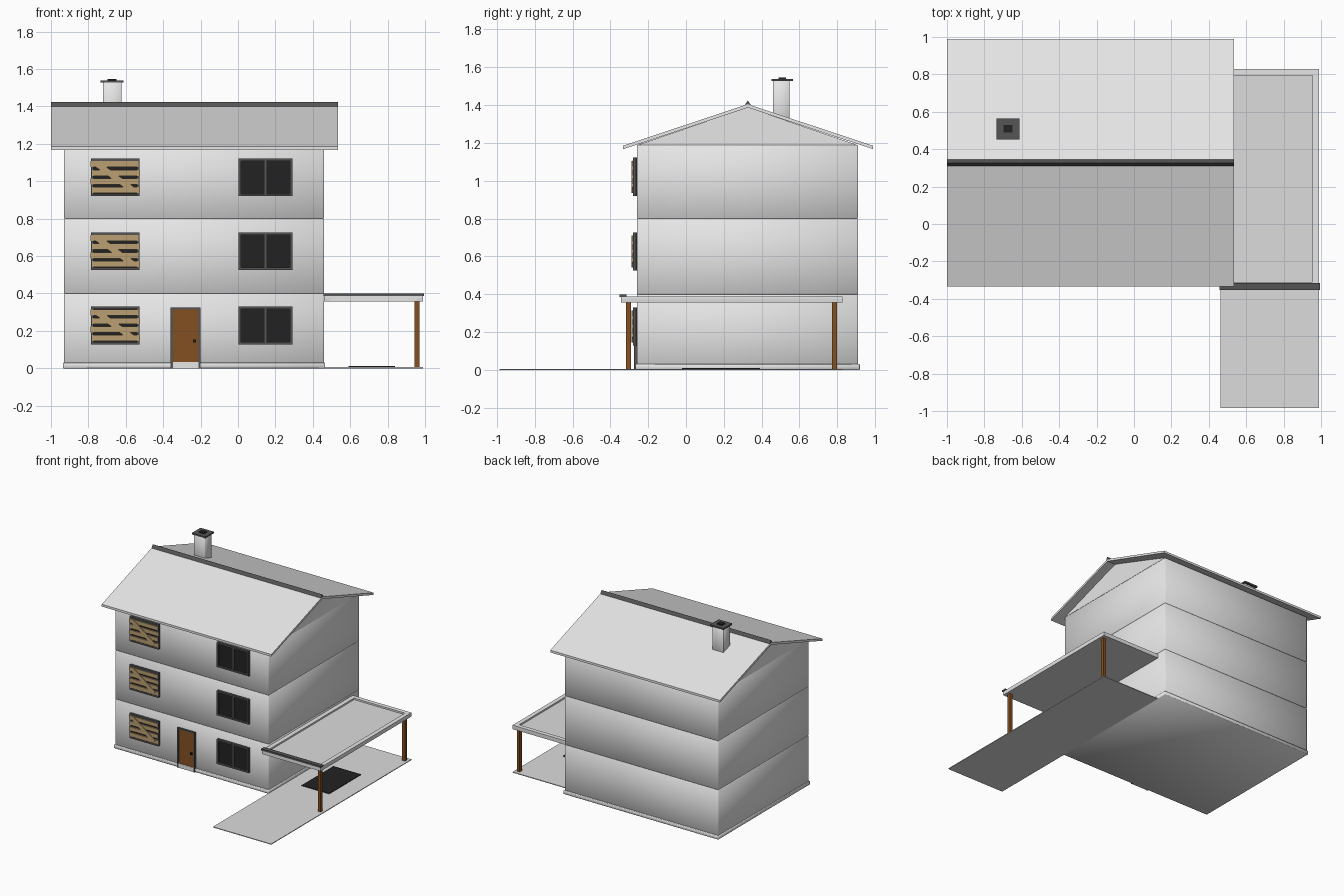
import bpy, bmesh, math
from mathutils import Matrix, Vector

if "Cube" in bpy.data.objects:
    bpy.data.objects.remove(bpy.data.objects["Cube"])


def material(name, rgb):
    m = bpy.data.materials.new(name)
    m.diffuse_color = (*rgb, 1)
    m.use_nodes = True
    m.node_tree.nodes["Principled BSDF"].inputs["Base Color"].default_value = m.diffuse_color
    return m


PLASTER = material("light_plaster", (0.8, 0.8, 0.8))
PAVING = material("pale_grey", (0.72, 0.72, 0.72))
TRIM = material("dark_grey_trim", (0.09, 0.09, 0.09))
GLASS = material("black_glass", (0.016, 0.016, 0.016))
WOOD = material("brown_wood", (0.23, 0.08, 0.016))
PLANK = material("tan_plank", (0.50, 0.35, 0.17))


def finish(name, bm, mat):
    bmesh.ops.recalc_face_normals(bm, faces=bm.faces)
    me = bpy.data.meshes.new(name)
    bm.to_mesh(me)
    bm.free()
    me.materials.append(mat)
    ob = bpy.data.objects.new(name, me)
    bpy.context.collection.objects.link(ob)
    return ob


def box(name, x, y, z, mat, bevel=0, tilt=0):
    """Box from (min, max) pairs; tilt turns it about y, bevel softens it."""
    bm = bmesh.new()
    size = Vector((x[1] - x[0], y[1] - y[0], z[1] - z[0]))
    mid = Vector((sum(x) / 2, sum(y) / 2, sum(z) / 2))
    bmesh.ops.create_cube(bm, size=1, matrix=Matrix.Diagonal((*size, 1)))
    if bevel:
        bmesh.ops.bevel(bm, geom=bm.edges[:], offset=bevel, segments=1,
                        affect='EDGES')
        for f in bm.faces:
            f.smooth = True
    bm.transform(Matrix.Translation(mid) @ Matrix.Rotation(tilt, 4, 'Y'))
    return finish(name, bm, mat)


def prism(name, profile, x, mat):
    """Extrude a (y, z) profile along x."""
    bm = bmesh.new()
    face = bm.faces.new([bm.verts.new((x[0], py, pz)) for py, pz in profile])
    out = bmesh.ops.extrude_face_region(bm, geom=[face])
    verts = [g for g in out["geom"] if isinstance(g, bmesh.types.BMVert)]
    bmesh.ops.translate(bm, verts=verts, vec=(x[1] - x[0], 0, 0))
    return finish(name, bm, mat)


def frame(name, x, y, z, w, mat, bottom=True):
    """Rectangular surround lying in the front wall."""
    box(name + "_left", (x[0], x[0] + w), y, z, mat)
    box(name + "_right", (x[1] - w, x[1]), y, z, mat)
    box(name + "_top", (x[0] + w, x[1] - w), y, (z[1] - w, z[1]), mat)
    if bottom:
        box(name + "_bottom", (x[0] + w, x[1] - w), y, (z[0], z[0] + w), mat)


# House body: three softly bevelled storeys on a plinth
WX, WY = (-0.93, 0.46), (-0.26, 0.91)
for i, (z0, z1) in enumerate([(0, 0.4), (0.4, 0.8), (0.8, 1.19)]):
    box(f"storey_{i + 1}", WX, WY, (z0, z1), PLASTER, bevel=0.004)
box("plinth", (-0.936, 0.466), (-0.267, 0.919), (0, 0.03), PLASTER, bevel=0.003)

# Gable and pitched roof
RIDGE = 0.327
prism("gable", [(WY[0], 1.188), (WY[1], 1.188), (RIDGE, 1.388)], WX, PLASTER)
prism("roof", [(-0.333, 1.185), (RIDGE, 1.405), (0.99, 1.185), (0.99, 1.167),
               (RIDGE, 1.387), (-0.333, 1.167)], (-1.0, 0.535), PLASTER)
prism("ridge_cap", [(RIDGE - 0.018, 1.398), (RIDGE, 1.424),
                    (RIDGE + 0.018, 1.398)], (-1.0, 0.535), TRIM)

# Chimney
box("chimney", (-0.722, -0.622), (0.46, 0.547), (1.28, 1.53), PLASTER, bevel=0.003)
box("chimney_cap", (-0.735, -0.613), (0.453, 0.565), (1.527, 1.539), TRIM)
box("chimney_flue", (-0.697, -0.65), (0.49, 0.53), (1.535, 1.547), GLASS)

# Windows on each storey: boarded on the left, glazed on the right
for i, z0 in enumerate((0.128, 0.525, 0.92)):
    z = (z0, z0 + 0.202)
    for side, x in (("boarded", (-0.786, -0.526)), ("glazed", (0.003, 0.292))):
        n = f"{side}_window_{i + 1}"
        box(n + "_pane", x, (-0.266, -0.258), z, GLASS)
        frame(n + "_frame", x, (-0.279, -0.258), z, 0.013, TRIM)
    mid = sum(x) / 2
    box(n + "_mullion", (mid - 0.006, mid + 0.006), (-0.274, -0.258), z, TRIM)
    # Planks nailed across the boarded window
    for k in range(4):
        zc = z0 + 0.033 + k * 0.046
        slide = 0.004 * (-1) ** k
        box(f"plank_{i + 1}_{k + 1}", (-0.784 + slide, -0.528 + slide),
            (-0.282, -0.272), (zc - 0.016, zc + 0.016), PLANK)
    box(f"diagonal_plank_{i + 1}", (-0.776, -0.536), (-0.287, -0.279),
        (z0 + 0.084, z0 + 0.118), PLANK, tilt=math.radians(36))

# Front door
box("door", (-0.348, -0.212), (-0.268, -0.25), (0.035, 0.317), WOOD)
box("door_step", (-0.348, -0.212), (-0.272, -0.25), (0, 0.035), PLASTER)
frame("door_frame", (-0.36, -0.2), (-0.275, -0.25), (0, 0.326), 0.012, TRIM,
      bottom=False)
box("door_knob", (-0.24, -0.224), (-0.28, -0.266), (0.138, 0.154), GLASS)

# Carport roof with raised rim and dark front gutter
CX, CY, CZ = (0.46, 0.99), (-0.345, 0.828), (0.356, 0.388)
RIM = 0.035
box("carport_panel", CX, CY, (0.356, 0.375), PAVING)
box("carport_rim_right", (CX[1] - RIM, CX[1]), CY, CZ, PLASTER)
box("carport_rim_left", (CX[0], CX[0] + RIM), CY, CZ, PLASTER)
for n, y in (("front", (CY[0], CY[0] + RIM)), ("back", (CY[1] - RIM, CY[1]))):
    box("carport_rim_" + n, (CX[0] + RIM, CX[1] - RIM), y, CZ, PLASTER)
box("carport_gutter", (0.456, 0.995), (-0.352, -0.315), (0.386, 0.4), TRIM)

# Carport posts
for n, y in (("front", -0.304), ("back", 0.786)):
    box(f"{n}_post", (0.945, 0.97), (y - 0.013, y + 0.013), (0.004, 0.357), WOOD)

# Driveway with a dark patch under the carport
box("driveway", (0.463, 0.99), (-0.985, 0.828), (0, 0.006), PAVING)
box("driveway_patch", (0.59, 0.84), (-0.02, 0.39), (0.004, 0.011), GLASS)
